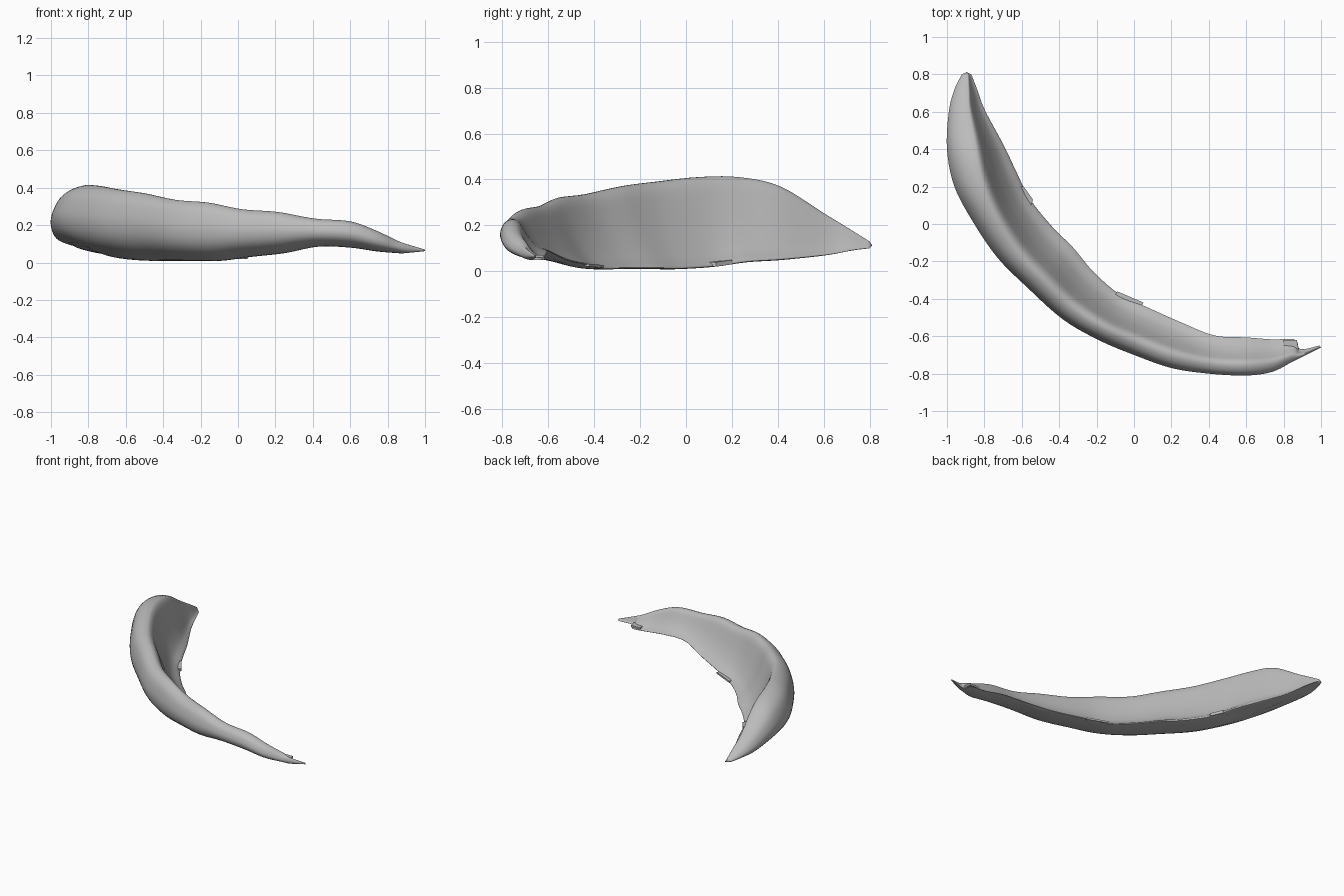
import bpy
import bmesh
from mathutils import Vector

default_cube = bpy.data.objects.get("Cube")
if default_cube:
    bpy.data.objects.remove(default_cube)

grey = bpy.data.materials.new("plain_grey")
grey.use_nodes = True
grey.diffuse_color = (0.5, 0.5, 0.5, 1)
grey.node_tree.nodes["Principled BSDF"].inputs["Base Color"].default_value = grey.diffuse_color

# Stations along the crescent: outer x, y, inner x, y, ridge height, base height
STATIONS = [
    (-.92, .8, -.87, .8, .13, .1),
    (-.96, .72, -.84, .72, .18, .09),
    (-.99, .6, -.8, .61, .25, .07),
    (-1, .4, -.7, .42, .37, .05),
    (-.96, .2, -.63, .27, .41, .04),
    (-.86, .01, -.56, .13, .41, .02),
    (-.73, -.18, -.44, -.02, .39, .01),
    (-.57, -.34, -.33, -.13, .37, .01),
    (-.38, -.51, -.22, -.26, .335, .01),
    (-.19, -.62, -.08, -.38, .32, .01),
    (0, -.7, .07, -.45, .285, .03),
    (.2, -.77, .25, -.53, .27, .05),
    (.4, -.8, .43, -.6, .235, .085),
    (.6, -.81, .6, -.61, .22, .08),
    (.74, -.79, .74, -.62, .17, .06),
    (.84, -.74, .86, -.62, .12, .05),
    (.9, -.71, .89, -.67, .1, .05),
    (1, -.66, .99, -.65, .07, .06),
]

# Cross-section: fraction from outer to inner edge, fraction of the height
RIDGE = .3
SECTION = [
    (0, .52), (.02, .7), (.08, .87), (.18, .97), (RIDGE, 1), (.41, .92), (.51, .7),
    (.64, .42), (.82, .16), (1, .04), (.98, 0), (.68, .01), (.4, .07), (.18, .18), (.05, .33),
]


def spline(points, steps, closed=False):
    """Sample a smooth curve that passes through all the points."""
    points = [Vector(p) for p in points]
    count = len(points)

    def pick(i):
        return points[i % count] if closed else points[max(0, min(count - 1, i))]

    samples = []
    for i in range(count if closed else count - 1):
        a, b, c, d = (pick(i + k) for k in (-1, 0, 1, 2))
        for s in range(steps):
            t = s / steps
            samples.append(b + (c - a) * (t / 2)
                           + (a * 2 - b * 5 + c * 4 - d) * (t * t / 2)
                           + (b * 3 - a - c * 3 + d) * (t ** 3 / 2))
    if not closed:
        samples.append(points[-1])
    return samples


def finish(bm, name, angle):
    """Turn a bmesh into a grey, smoothly shaded object."""
    bmesh.ops.recalc_face_normals(bm, faces=bm.faces)
    mesh = bpy.data.meshes.new(name)
    bm.to_mesh(mesh)
    bm.free()
    mesh.materials.append(grey)
    part = bpy.data.objects.new(name, mesh)
    bpy.context.collection.objects.link(part)
    bpy.ops.object.select_all(action="DESELECT")
    part.select_set(True)
    bpy.context.view_layer.objects.active = part
    bpy.ops.object.shade_smooth_by_angle(angle=angle)


def shift_ridge(u, ridge):
    """Slide the section sideways so its crest sits at the given fraction."""
    if u < RIDGE:
        return u * ridge / RIDGE
    return ridge + (u - RIDGE) * (1 - ridge) / (1 - RIDGE)


# Curved body: the section lofted through the stations, crest moving inward to the rear
bm = bmesh.new()
section = spline(SECTION, 3, closed=True)
rings = []
for ox, oy, ix, iy, top, base in spline(STATIONS, 5):
    ridge = RIDGE + .31 * max(0, oy + .3)
    ring = []
    for u, w in section:
        across = shift_ridge(u, ridge)
        ring.append(bm.verts.new((ox + (ix - ox) * across, oy + (iy - oy) * across,
                                  max(0, base + (top - base) * w))))
    rings.append(ring)
for near, far in zip(rings, rings[1:]):
    for i in range(len(section)):
        j = (i + 1) % len(section)
        bm.faces.new((near[i], near[j], far[j], far[i]))
# Rounded rear point
rear_point = bm.verts.new((-.895, .812, .112))
for i, vert in enumerate(rings[0]):
    bm.faces.new((rings[0][i - 1], vert, rear_point))
bm.faces.new(rings[-1])
finish(bm, "crescent_body", 0.9)


def flake(name, outline, thickness):
    """Thin torn flake on the inner edge."""
    bm = bmesh.new()
    face = bm.faces.new([bm.verts.new(p) for p in outline])
    lifted = bmesh.ops.extrude_face_region(bm, geom=[face])["geom"]
    moved = [v for v in lifted if isinstance(v, bmesh.types.BMVert)]
    bmesh.ops.translate(bm, verts=moved, vec=(0, 0, thickness))
    finish(bm, name, 0.5)


# Torn flakes along the inner edge
flake("middle_flake", [(-.1, -.38, .015), (.04, -.44, .02), (.05, -.42, .02), (-.09, -.36, .015)], .012)
flake("rear_flake", [(-.62, .2, .03), (-.55, .1, .02), (-.54, .13, .02), (-.59, .2, .03)], .02)
flake("tail_flake", [(.8, -.66, .06), (.88, -.67, .06), (.87, -.62, .06), (.8, -.62, .06)], .012)
